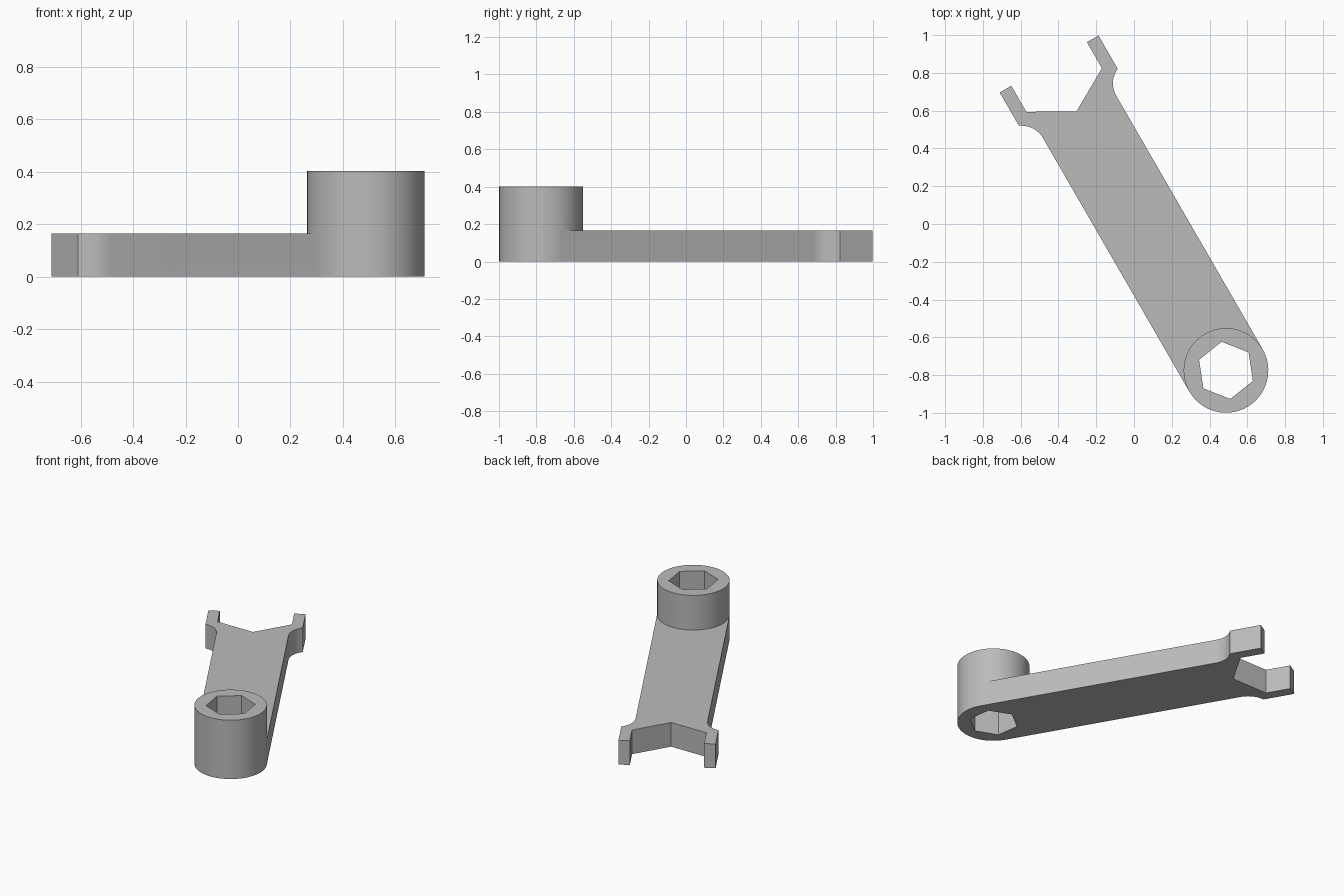
import bpy
import bmesh
from math import sin, cos, pi, radians
from mathutils import Vector

cube = bpy.data.objects.get("Cube")
if cube:
    bpy.data.objects.remove(cube, do_unlink=True)

HANDLE_TOP, SOCKET_TOP = 0.165, 0.402
RADIUS, HEX_RADIUS = 0.224, 0.153
CENTRE = Vector((0.487, -0.775))
ALONG = Vector((-sin(pi / 6), cos(pi / 6)))
ACROSS = Vector((cos(pi / 6), sin(pi / 6)))
SEGMENTS = 64


def place(u, v):
    """Point u along the handle from the socket and v across it."""
    return CENTRE + ALONG * u + ACROSS * v


def arc(start, end, steps):
    """Socket arc; angle 0 is the handle's right tangent point."""
    angles = [start + (end - start) * i / steps for i in range(steps + 1)]
    return [place(RADIUS * sin(t), RADIUS * cos(t)) for t in angles]


# Half of the open jaw, from the handle edge to the prong's inner corner
FILLET = 0.13
half = []
for i in range(13):
    t = radians(60) * i / 12
    half.append((1.55 + FILLET * sin(t), RADIUS + FILLET * (1 - cos(t))))
half += [(1.67, 0.302), (1.873, 0.302), (1.873, 0.231), (1.714, 0.231)]
jaw = [place(u, v) for u, v in half] + [place(1.583, 0)]
jaw += [place(u, -v) for u, v in reversed(half)]

# Outlines
rounded_end = arc(pi, 2 * pi, SEGMENTS // 2)
hidden_end = arc(pi, 0, SEGMENTS // 2)
circle = arc(0, 2 * pi, SEGMENTS)[:-1]
hexagon = []
for i in range(6):
    t = radians(38.6 + 60 * i)
    hexagon.append(CENTRE + HEX_RADIUS * Vector((cos(t), sin(t))))

bm = bmesh.new()


def cap(z, *loops):
    edges = []
    for loop in loops:
        verts = [bm.verts.new((*p, z)) for p in loop]
        edges += [bm.edges.new((verts[i - 1], verts[i])) for i in range(len(verts))]
    bmesh.ops.triangle_fill(bm, use_beauty=True, edges=edges, normal=(0, 0, 1))


def wall(loop, low, high):
    for i in range(len(loop)):
        p, q = loop[i - 1], loop[i]
        corners = ((*p, low), (*q, low), (*q, high), (*p, high))
        bm.faces.new([bm.verts.new(c) for c in corners])


# Handle and jaw
cap(0, jaw + rounded_end, hexagon)
wall(jaw + rounded_end, 0, HANDLE_TOP)
cap(HANDLE_TOP, jaw + hidden_end)
# Raised socket with a hexagonal through hole
wall(circle, HANDLE_TOP, SOCKET_TOP)
cap(SOCKET_TOP, circle, hexagon)
wall(hexagon, 0, SOCKET_TOP)

bmesh.ops.remove_doubles(bm, verts=bm.verts, dist=0.0005)
bmesh.ops.recalc_face_normals(bm, faces=bm.faces)
mesh = bpy.data.meshes.new("wrench")
bm.to_mesh(mesh)
bm.free()

# Plain grey metal
grey = bpy.data.materials.new("grey metal")
grey.use_nodes = True
colour = (0.5, 0.5, 0.5, 1)
grey.diffuse_color = colour
grey.node_tree.nodes["Principled BSDF"].inputs["Base Color"].default_value = colour
mesh.materials.append(grey)

wrench = bpy.data.objects.new("wrench", mesh)
bpy.context.collection.objects.link(wrench)
bpy.ops.object.select_all(action="DESELECT")
wrench.select_set(True)
bpy.context.view_layer.objects.active = wrench
bpy.ops.object.shade_smooth_by_angle(angle=radians(30))
